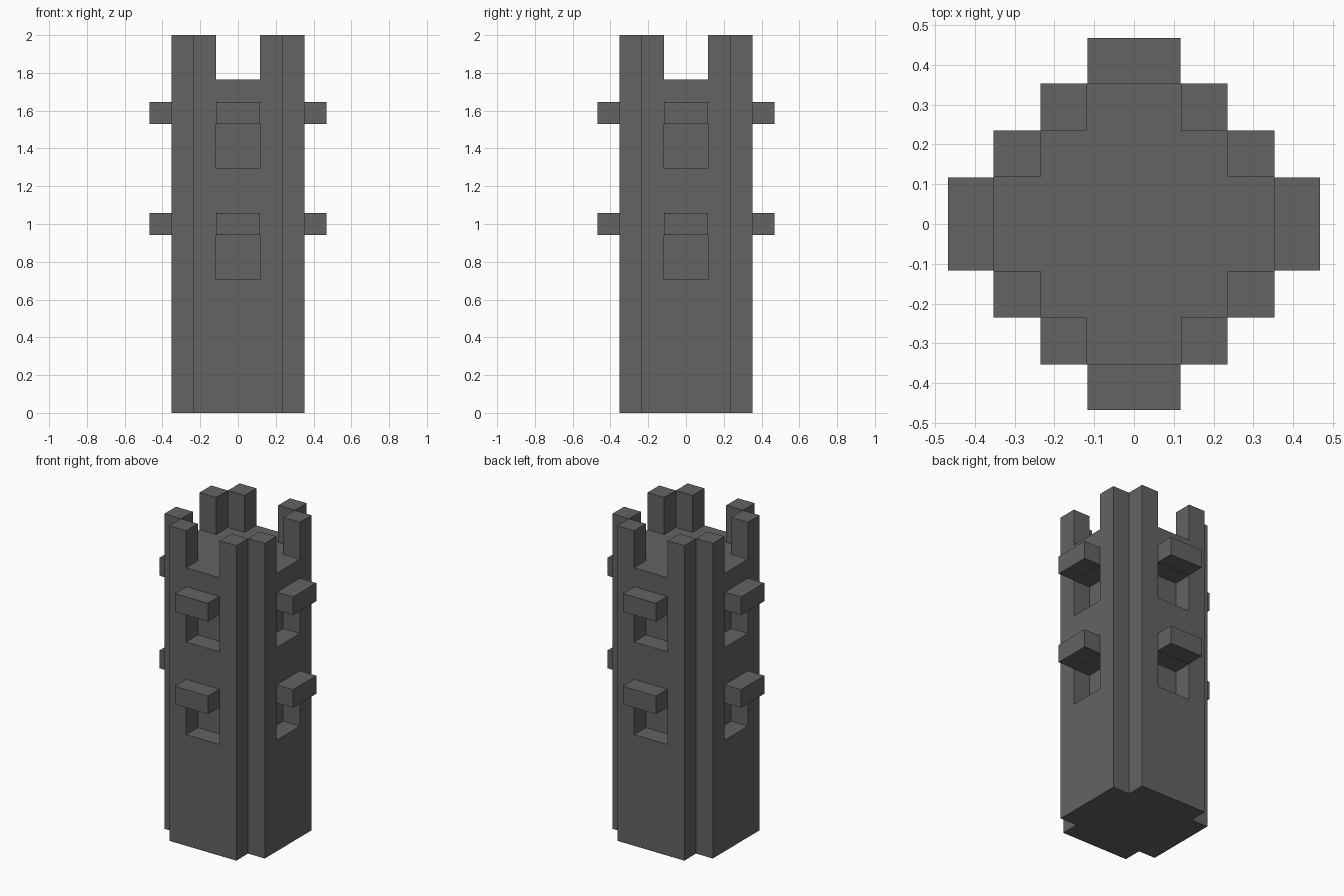
import bpy
import bmesh
from mathutils import Matrix, Vector

old = bpy.data.objects.get("Cube")
if old:
    bpy.data.objects.remove(old, do_unlink=True)

U = 2 / 17  # block size: the tower is 17 blocks tall

stone = bpy.data.materials.new("dark grey stone")
stone.use_nodes = True
GREY = (0.125, 0.125, 0.125, 1)
stone.diffuse_color = GREY
stone.node_tree.nodes["Principled BSDF"].inputs["Base Color"].default_value = GREY


def make_object(name, bm):
    bmesh.ops.recalc_face_normals(bm, faces=bm.faces)
    mesh = bpy.data.meshes.new(name)
    bm.to_mesh(mesh)
    bm.free()
    mesh.materials.append(stone)
    obj = bpy.data.objects.new(name, mesh)
    bpy.context.collection.objects.link(obj)
    return obj


def add_box(bm, lo, hi, turn):
    """Box between two corners given in blocks, turned by quarter turns about z."""
    lo, hi = Vector(lo) * U, Vector(hi) * U
    matrix = (Matrix.Rotation(turn * 1.5707963267948966, 4, 'Z')
              @ Matrix.Translation((lo + hi) / 2)
              @ Matrix.Diagonal((*(hi - lo), 1)))
    bmesh.ops.create_cube(bm, size=1, matrix=matrix)


def four_sided(name, boxes):
    """Repeat the boxes of the front side on all four sides."""
    bm = bmesh.new()
    for turn in range(4):
        for lo, hi in boxes:
            add_box(bm, lo, hi, turn)
    return make_object(name, bm)


# Shaft: square with notched corners, extruded up to the roof floor
bm = bmesh.new()
outline = []
for turn in range(4):
    rot = Matrix.Rotation(turn * 1.5707963267948966, 3, 'Z')
    for x, y in ((3, 2), (2, 2), (2, 3)):
        outline.append(bm.verts.new(rot @ Vector((x * U, y * U, 0))))
base = bm.faces.new(outline)
top = bmesh.ops.extrude_face_region(bm, geom=[base])["geom"]
bmesh.ops.translate(bm, vec=(0, 0, 15 * U),
                    verts=[v for v in top if isinstance(v, bmesh.types.BMVert)])
shaft = make_object("tower_shaft", bm)

# Window niches: two per side, one block deep
cutter = four_sided("window_cutter", [((-1, -4, z), (1, -2, z + 2)) for z in (6, 11)])
cutter.hide_render = True
cut = shaft.modifiers.new("windows", 'BOOLEAN')
cut.operation = 'DIFFERENCE'
cut.solver = 'EXACT'
cut.object = cutter
bpy.context.view_layer.objects.active = shaft
bpy.ops.object.modifier_apply(modifier=cut.name)
bpy.data.objects.remove(cutter, do_unlink=True)

# Ledges: a projecting block over each window
four_sided("window_ledges", [((-0.99, -3.98, z), (0.99, -3, z + 0.98)) for z in (8.01, 13.01)])

# Merlons: a pair on each side, leaving a wide gap in the middle
four_sided("merlons", [((x, -3, 15), (x + 1, -2, 17)) for x in (-2, 1)])
